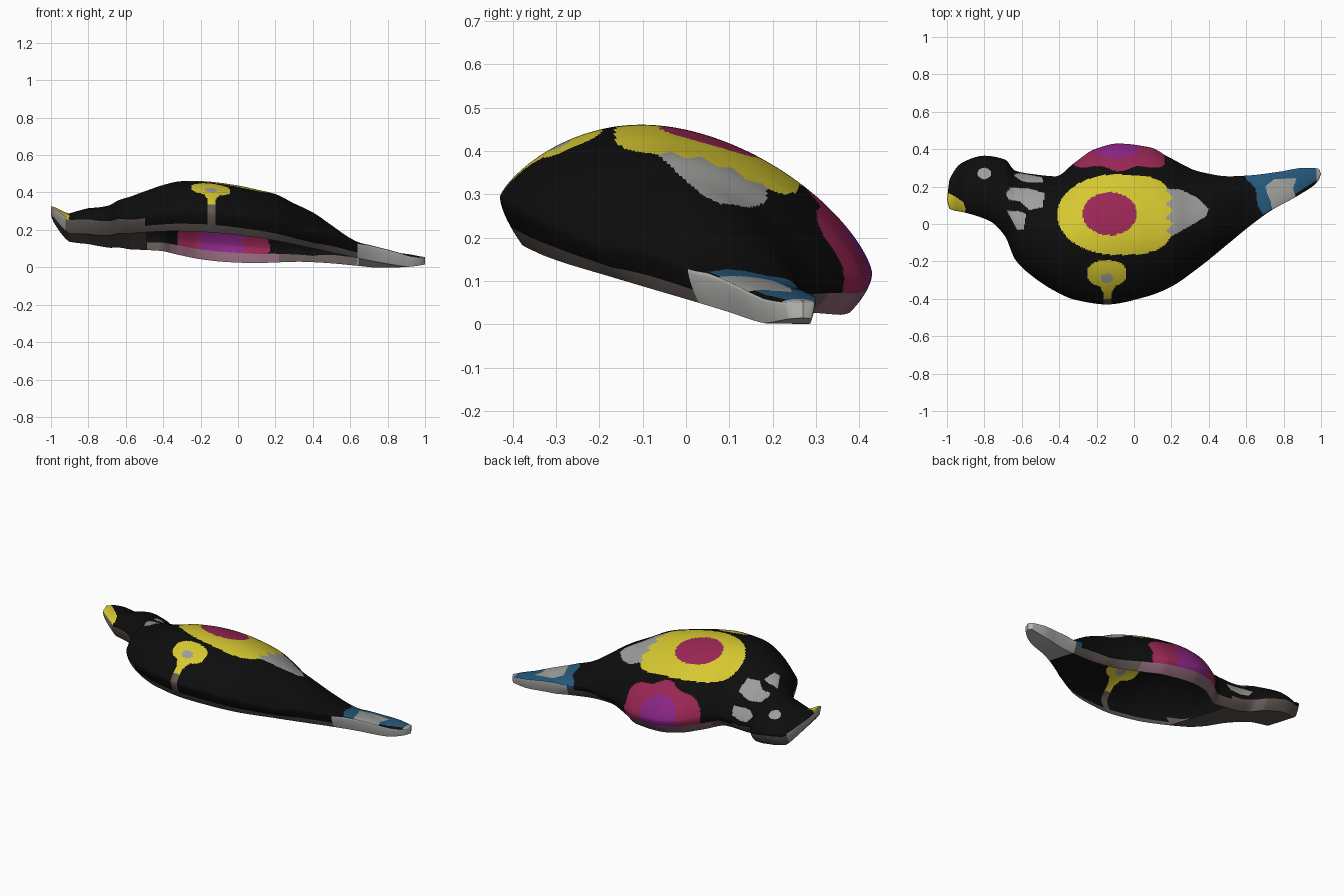
import bpy, bmesh, math

if "Cube" in bpy.data.objects:
    bpy.data.objects.remove(bpy.data.objects["Cube"])

# ---- outline, crest height and palette -------------------------------------
FRONT = [(-1, .13), (-.985, .08), (-.9, .06), (-.77, .015), (-.69, -.065), (-.635, -.19),
         (-.555, -.27), (-.42, -.36), (-.315, -.405), (-.145, -.43), (.06, -.39), (.19, -.34),
         (.35, -.23), (.51, -.1), (.62, -.01), (.73, .07), (.89, .16), (.985, .23), (1, .27)]
BACK = [(-1, .13), (-.985, .24), (-.915, .33), (-.8, .365), (-.69, .345), (-.635, .285),
        (-.53, .265), (-.42, .255), (-.315, .33), (-.21, .4), (-.085, .43), (.085, .41),
        (.19, .355), (.35, .28), (.51, .255), (.62, .26), (.78, .28), (.91, .3), (.985, .297), (1, .27)]
CREST = [(-1, .05), (-.96, .09), (-.9, .125), (-.8, .16), (-.7, .185), (-.6, .225), (-.5, .26),
         (-.4, .295), (-.3, .325), (-.15, .337), (0, .33), (.1, .317), (.2, .3), (.3, .26),
         (.4, .225), (.5, .17), (.6, .115), (.66, .095), (.78, .085), (.9, .07), (1, .04)]
COLOURS = {
    "black": (.004, .004, .004), "yellow": (.68, .58, .03), "crimson": (.33, .02, .09),
    "purple": (.27, .02, .25), "grey": (.34, .34, .33), "blue": (.018, .1, .2),
    "taupe": (.12, .1, .09), "pale_grey": (.5, .5, .48), "mauve": (.26, .13, .18)}
NAMES = list(COLOURS)


def curve(pts, x):
    """Smooth monotone interpolation through the points."""
    n = len(pts)
    d = [(pts[i + 1][1] - pts[i][1]) / (pts[i + 1][0] - pts[i][0]) for i in range(n - 1)]

    def slope(i):
        if i == 0 or i == n - 1:
            return d[min(i, n - 2)]
        a, b = d[i - 1], d[i]
        return 0 if a * b <= 0 else 2 * a * b / (a + b)
    i = 0
    while i < n - 2 and x > pts[i + 1][0]:
        i += 1
    w = pts[i + 1][0] - pts[i][0]
    t = min(1, max(0, (x - pts[i][0]) / w))
    return ((2*t**3 - 3*t*t + 1) * pts[i][1] + (t**3 - 2*t*t + t) * w * slope(i)
            + (3*t*t - 2*t**3) * pts[i + 1][1] + (t**3 - t*t) * w * slope(i + 1))


def inside(poly, x, y):
    hit = False
    for (ax, ay), (bx, by) in zip(poly, poly[1:] + poly[:1]):
        if (ay > y) != (by > y) and x < (bx - ax) * (y - ay) / (by - ay) + ax:
            hit = not hit
    return hit


def oval(x, y, cx, cy, rx, ry, p=2):
    return abs((x - cx) / rx) ** p + abs((y - cy) / ry) ** p < 1


# ---- painted patches, seen from above ---------------------------------------
BEAK = [(-1.02, .18), (-.97, .155), (-.915, .12), (-.9, .08), (-.91, .03), (-1.02, .03)]
COLLAR = [
    [(-.645, .262), (-.61, .272), (-.49, .25), (-.485, .222), (-.57, .222), (-.61, .235)],
    [(-.685, .16), (-.66, .195), (-.56, .19), (-.48, .165), (-.485, .09), (-.56, .075), (-.61, .12), (-.67, .13)],
    [(-.68, .07), (-.62, .07), (-.575, .055), (-.59, -.03), (-.625, -.03)]]
WING_TIP = [(.12, .19), (.25, .185), (.34, .14), (.4, .08), (.385, .04), (.24, -.045), (.1, -.12)]
TAIL = [(.58, .3), (1.02, .32), (.97, .23), (.8, .12), (.69, .05), (.66, .1), (.65, .19), (.6, .24)]
TAIL_PATCH = [(.7, .2), (.75, .24), (.87, .245), (.85, .19), (.87, .13), (.74, .06), (.73, .12)]


def paint(x, y, wall):
    """Colour of a face; wall is 0..1 up the side wall, or 2 on the dome."""
    if wall < 2:
        if x > .64:
            return "pale_grey"
        if x < -.92:
            return "grey"
        if y > .2 and -.36 < x < .22:
            if wall < .62:
                return "mauve"
        elif wall < (.85 if x < -.5 else .6 if y > .15 else .42):
            return "taupe"
    # back flower with scalloped petals
    px, py = abs((x + .08) / .33), (y - .42) / .14
    lobes = math.cos(9 * (math.atan2(py, (x + .08) / .33) + math.pi / 2))
    if y > .2 and (px ** 2.5 + abs(py) ** 2.5) ** .4 < .9 + .09 * lobes:
        return "purple" if oval(x, y, -.09, .41, .12, .06) else "crimson"
    # big round wing spot with a toothed trailing edge
    if oval(x, y, -.13, .055, .145, .115):
        return "crimson"
    tooth = .17 + .04 * abs(((y * 14) % 1) * 2 - 1)
    if x < tooth and oval(x, y, -.1, .05, .31, .215, 2 if x < -.1 else 3.2):
        return "yellow"
    if inside(WING_TIP, x, y):
        return "grey"
    # front flower with a tapering stem
    if oval(x, y, -.145, -.29, .035, .025):
        return "grey"
    if oval(x, y, -.145, -.265, .105, .07, 2.4):
        return "yellow"
    if y < -.3 and abs(x + .142) < .018 + max(0, y + .38) * .5:
        return "yellow" if y > -.4 else "taupe"
    # eye, beak, collar, tail
    if oval(x, y, -.8, .27, .037, .03) or any(inside(p, x, y) for p in COLLAR):
        return "grey"
    if inside(BEAK, x, y):
        return "yellow"
    if inside(TAIL_PATCH, x, y) or x > .975:
        return "grey"
    if inside(TAIL, x, y):
        return "blue"
    return "black"


# ---- open, tilted shell: one cross-section per column ------------------------
COLS, DOME, WALL = 440, 150, 8


def rim(x, y):
    beak = max(0, (-x - .9) / .1) ** 1.3 * .1
    tip = max(0, (x - .85) / .15) ** 2 * .015
    head = .035 * min(1, max(0, (-x - .58) / .22))
    return max(0, .1 - .2 * y - .07 * x) + beak + tip + head


def section(x):
    y0, y1, h = curve(FRONT, x), curve(BACK, x), curve(CREST, x)
    mid, half = (y0 + y1) / 2, (y1 - y0) / 2
    # share of the height that is side wall: more at tail and beak
    share = .29 + .56 * min(1, max(0, (x - .4) / .3)) + .4 * min(1, max(0, (-x - .55) / .45))
    edge = h * share
    tuck = min(.05, .2 * half)

    def side(sign):
        out = []
        for k in range(WALL):
            t = k / WALL
            y = mid + sign * (half - tuck * (1 - t) ** 1.6)
            out.append((x, y, rim(x, y) + edge * t))
        return out
    dome = []
    for k in range(DOME + 1):
        v = -math.cos(math.pi * k / DOME)
        y = mid + half * v
        power = .8 if v < 0 else .68
        dome.append((x, y, rim(x, y) + edge + (h - edge) * max(0, 1 - v * v) ** power))
    return side(-1) + dome + side(1)[::-1]


def add_object(name, bm):
    mesh = bpy.data.meshes.new(name)
    bmesh.ops.remove_doubles(bm, verts=bm.verts, dist=.00005)
    bm.to_mesh(mesh)
    bm.free()
    for colour, rgb in COLOURS.items():
        m = bpy.data.materials.get(colour) or bpy.data.materials.new(colour)
        m.diffuse_color = (*rgb, 1)
        m.use_nodes = True
        m.node_tree.nodes["Principled BSDF"].inputs["Base Color"].default_value = m.diffuse_color
        mesh.materials.append(m)
    bpy.context.collection.objects.link(bpy.data.objects.new(name, mesh))


rows = [section(-math.cos(math.pi * i / COLS)) for i in range(COLS + 1)]
last = len(rows[0]) - 1

# painted shell
bm = bmesh.new()
grid = [[bm.verts.new(p) for p in r] for r in rows]
for a, b in zip(grid, grid[1:]):
    for j in range(last):
        f = bm.faces.new((a[j], b[j], b[j + 1], a[j + 1]))
        f.smooth = True
        c = f.calc_center_median()
        step = min(j, last - 1 - j)
        wall = (step + .5) / WALL if step < WALL else 2
        f.material_index = NAMES.index(paint(c.x, c.y, wall))
add_object("bird_shell", bm)

# closed undersides of head and tail
for name, keep, colour in (("head_underside", lambda x: x < -.48, "taupe"),
                           ("tail_underside", lambda x: x > .64, "pale_grey")):
    bm = bmesh.new()
    edges = [[bm.verts.new(r[0]), bm.verts.new(r[last])] for r in rows if keep(r[0][0])]
    for a, b in zip(edges, edges[1:]):
        f = bm.faces.new((a[0], a[1], b[1], b[0]))
        f.material_index = NAMES.index(colour)
    add_object(name, bm)
